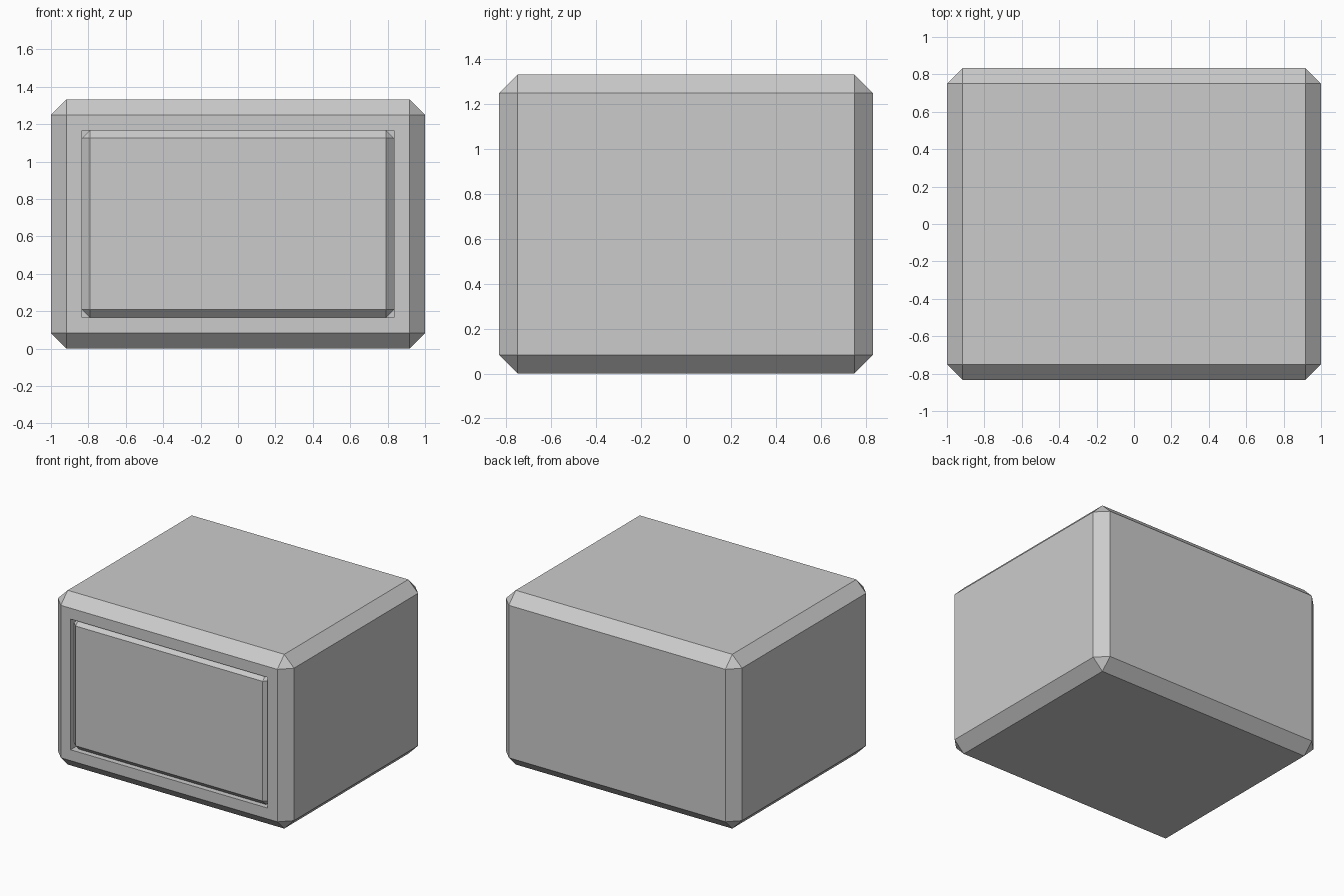
import bpy
import bmesh
from mathutils import Vector

if "Cube" in bpy.data.objects:
    bpy.data.objects.remove(bpy.data.objects["Cube"])

W, D, H = 2.0, 5 / 3, 4 / 3     # overall size
U = 1 / 12                      # casing chamfer width
FRONT = -D / 2


def box(name, size, centre, chamfer=0.0):
    """Box with optional single-segment chamfers on every edge."""
    bm = bmesh.new()
    bmesh.ops.create_cube(bm, size=1)
    for v in bm.verts:
        v.co = Vector(a * b for a, b in zip(v.co, size))
    if chamfer:
        bmesh.ops.bevel(bm, geom=bm.edges[:], offset=chamfer,
                        segments=1, affect='EDGES', profile=0.5)
    mesh = bpy.data.meshes.new(name)
    bm.to_mesh(mesh)
    bm.free()
    obj = bpy.data.objects.new(name, mesh)
    obj.location = centre
    bpy.context.collection.objects.link(obj)
    return obj


# Chamfered casing
casing = box("casing", (W, D, H), (0, 0, H / 2), U)

# Rectangular front recess, cut from the casing
cutter = box("recess_cutter", (20 * U, 2 * U, 12 * U), (0, FRONT, H / 2))
cutter.hide_render = True
cutter.hide_set(True)
cut = casing.modifiers.new("front_recess", 'BOOLEAN')
cut.operation = 'DIFFERENCE'
cut.solver = 'EXACT'
cut.object = cutter

# Chamfered screen, flush with the front and filling the recess
depth = 2 * U
box("screen", (20 * U, depth, 12 * U), (0, FRONT + depth / 2, H / 2), U / 2)
